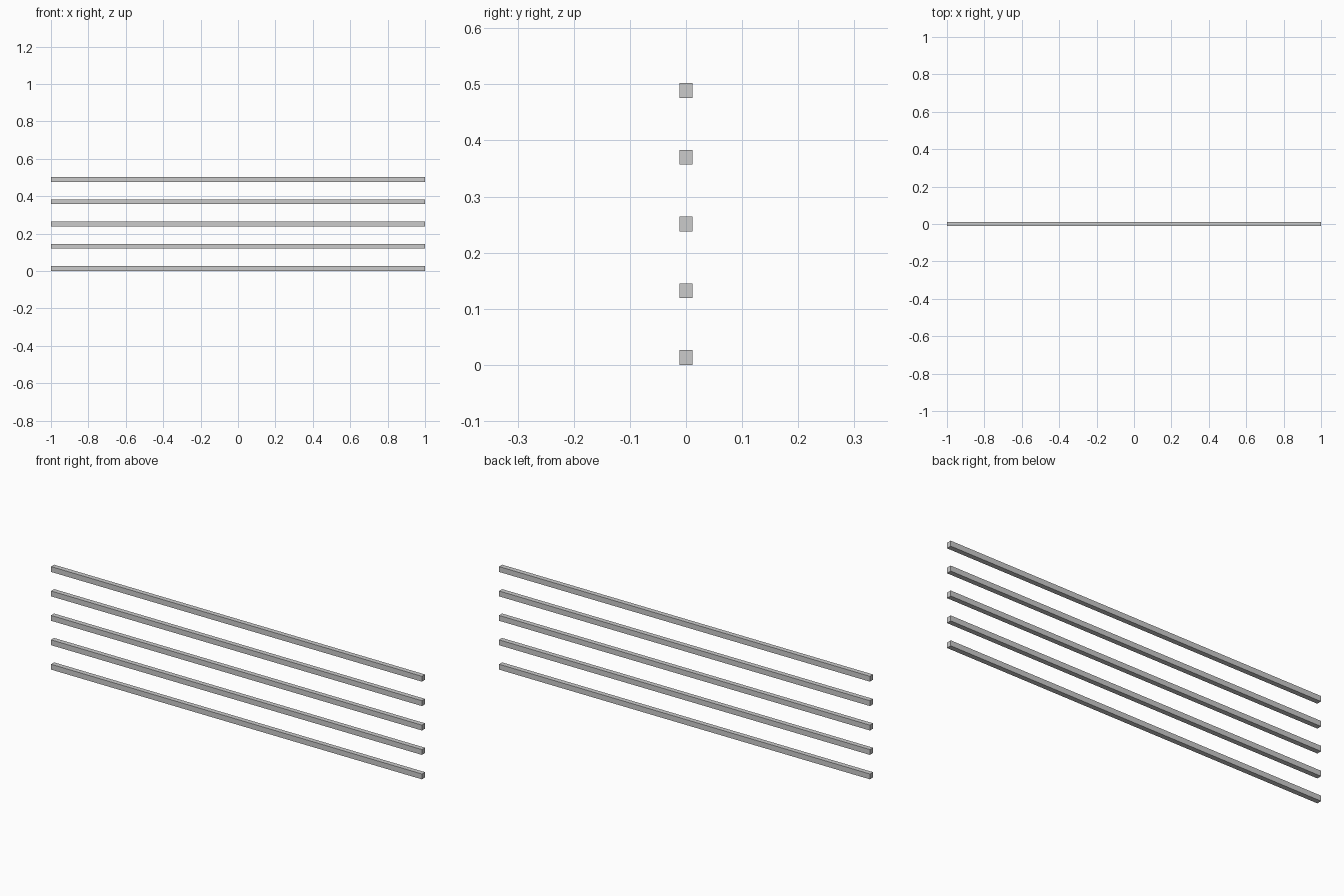
import bpy

if "Cube" in bpy.data.objects:
    bpy.data.objects.remove(bpy.data.objects["Cube"])

LENGTH, DEPTH, HEIGHT = 2.0, 0.024, 0.026
SPACING = 0.119
COUNT = 5


def add_bar(name, z):
    bpy.ops.mesh.primitive_cube_add(size=1, location=(0, 0, z))
    bar = bpy.context.object
    bar.name = name
    bar.scale = (LENGTH, DEPTH, HEIGHT)
    bpy.ops.object.transform_apply(location=False, rotation=False, scale=True)


# Evenly stacked horizontal rails
for i in range(COUNT):
    add_bar(f"rail_{i + 1}", HEIGHT / 2 + i * SPACING)
